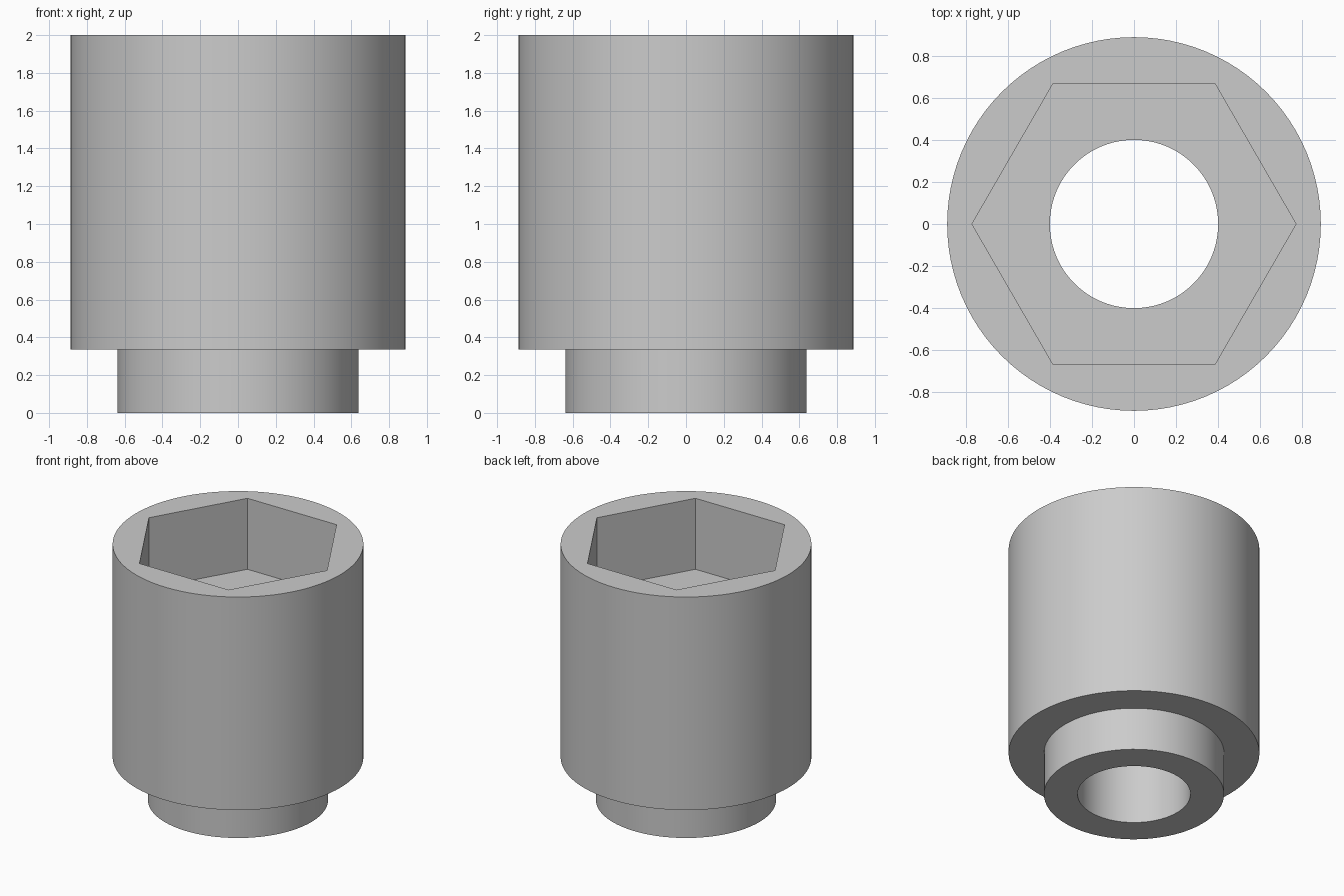
import bpy, bmesh
from math import cos, sin, pi, radians

cube = bpy.data.objects.get("Cube")
if cube:
    bpy.data.objects.remove(cube, do_unlink=True)

SEGMENTS = 96  # multiple of six, so the hexagon corners are exact


def circle(radius):
    return lambda a: radius


def hexagon(corner):
    # distance from the axis to the hexagon's side at angle a
    return lambda a: corner * cos(pi / 6) / cos(a % (pi / 3) - pi / 6)


def ring(bm, shape, z):
    verts = []
    for i in range(SEGMENTS):
        a = 2 * pi * i / SEGMENTS
        r = shape(a)
        verts.append(bm.verts.new((r * cos(a), r * sin(a), z)))
    return verts


# One grey metal
metal = bpy.data.materials.new("grey metal")
metal.use_nodes = True
colour = (0.6, 0.6, 0.6, 1)
metal.diffuse_color = colour
metal.node_tree.nodes["Principled BSDF"].inputs["Base Color"].default_value = colour

SHOULDER, FLOOR, TOP = 0.335, 1.445, 2.0
body, collar, bore, socket = circle(0.888), circle(0.638), circle(0.4), hexagon(0.77)

# Closed section: up the outside, over the rim, down the socket and the bore
section = [
    (collar, 0), (collar, SHOULDER),
    (body, SHOULDER), (body, TOP),
    (socket, TOP), (socket, FLOOR),
    (bore, FLOOR), (bore, 0),
]

bm = bmesh.new()
rings = [ring(bm, shape, z) for shape, z in section]
for k, low in enumerate(rings):
    high = rings[(k + 1) % len(rings)]
    for i in range(SEGMENTS):
        j = (i + 1) % SEGMENTS
        bm.faces.new((low[i], low[j], high[j], high[i]))
bmesh.ops.recalc_face_normals(bm, faces=bm.faces)

mesh = bpy.data.meshes.new("hex_socket_body")
bm.to_mesh(mesh)
bm.free()
mesh.materials.append(metal)

obj = bpy.data.objects.new("hex_socket_body", mesh)
bpy.context.collection.objects.link(obj)

# Smooth walls with crisp edges
bpy.ops.object.select_all(action='DESELECT')
obj.select_set(True)
bpy.context.view_layer.objects.active = obj
bpy.ops.object.shade_smooth_by_angle(angle=radians(30))
